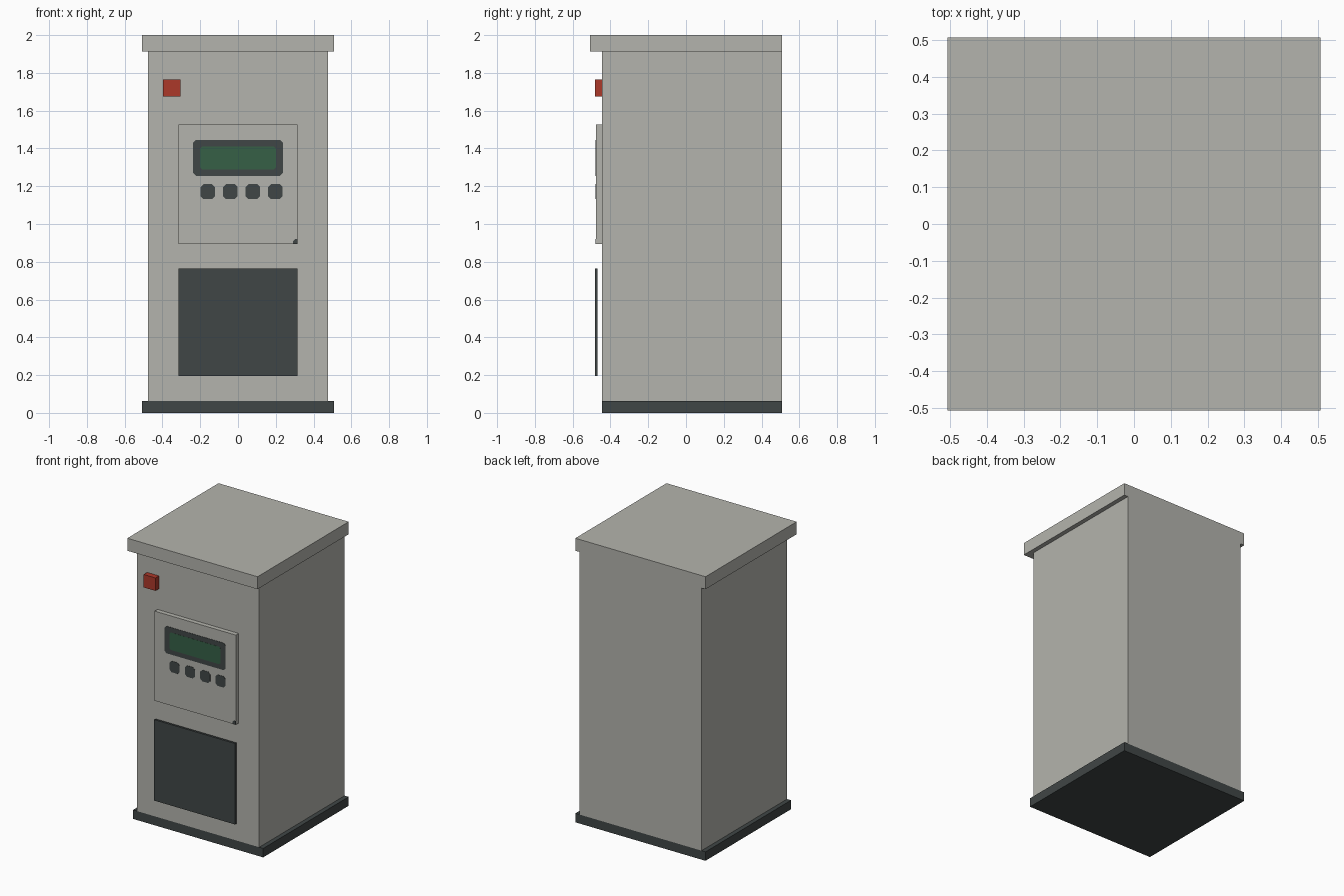
import bpy, bmesh

cube = bpy.data.objects.get("Cube")
if cube:
    bpy.data.objects.remove(cube, do_unlink=True)


def to_linear(c):
    c /= 255
    return c / 12.92 if c <= 0.04045 else ((c + 0.055) / 1.055) ** 2.4


def material(name, rgb):
    colour = tuple(to_linear(c) for c in rgb) + (1.0,)
    mat = bpy.data.materials.new(name)
    mat.use_nodes = True
    mat.diffuse_color = colour
    mat.node_tree.nodes["Principled BSDF"].inputs["Base Color"].default_value = colour
    return mat


GREY = material("warm grey", (180, 180, 173))
DARK = material("dark slate", (64, 70, 70))
RED = material("signal red", (172, 56, 42))
GREEN = material("display green", (54, 96, 70))


def prism(name, outline, y0, y1, mat):
    """Extrude an x-z outline from y0 to y1."""
    bm = bmesh.new()
    face = bm.faces.new([bm.verts.new((x, y0, z)) for x, z in outline])
    ext = bmesh.ops.extrude_face_region(bm, geom=[face])["geom"]
    verts = [v for v in ext if isinstance(v, bmesh.types.BMVert)]
    bmesh.ops.translate(bm, verts=verts, vec=(0, y1 - y0, 0))
    bmesh.ops.recalc_face_normals(bm, faces=bm.faces)
    mesh = bpy.data.meshes.new(name)
    bm.to_mesh(mesh)
    bm.free()
    mesh.materials.append(mat)
    obj = bpy.data.objects.new(name, mesh)
    bpy.context.collection.objects.link(obj)
    return obj


def box(name, x0, x1, y0, y1, z0, z1, mat):
    return prism(name, [(x0, z0), (x1, z0), (x1, z1), (x0, z1)], y0, y1, mat)


def plate(name, x0, x1, z0, z1, c, y0, y1, mat):
    """Thin plate with clipped corners of size c."""
    pts = [(x0 + c, z0), (x1 - c, z0), (x1, z0 + c), (x1, z1 - c),
           (x1 - c, z1), (x0 + c, z1), (x0, z1 - c), (x0, z0 + c)]
    return prism(name, pts, y0, y1, mat)


# Cabinet
FRONT, BACK = -0.444, 0.507
box("base_plinth", -0.507, 0.507, FRONT, BACK, 0.0, 0.063, DARK)
box("cabinet_body", -0.476, 0.476, FRONT, BACK, 0.063, 1.912, GREY)
box("top_cap", -0.507, 0.507, -0.507, BACK, 1.912, 2.0, GREY)

# Front fittings
PANEL = -0.476
box("red_button", -0.397, -0.305, -0.483, FRONT, 1.674, 1.765, RED)
box("control_panel", -0.316, 0.316, PANEL, FRONT, 0.895, 1.526, GREY)
box("lower_vent_sheet", -0.316, 0.316, -0.483, -0.468, 0.195, 0.765, DARK)

# Painted control panel details
plate("display_bezel", -0.237, 0.237, 1.255, 1.446, 0.014, PANEL - 0.002, PANEL, DARK)
plate("display_screen", -0.2, 0.2, 1.288, 1.411, 0.012, PANEL - 0.003, PANEL - 0.002, GREEN)
for i in range(4):
    x = -0.16 + i * 0.1193
    plate(f"key_{i + 1}", x - 0.039, x + 0.039, 1.132, 1.211, 0.016,
          PANEL - 0.002, PANEL, DARK)
prism("panel_corner_mark",
      [(0.29, 0.895), (0.316, 0.895), (0.316, 0.92), (0.302, 0.92), (0.29, 0.908)],
      PANEL - 0.002, PANEL, DARK)
